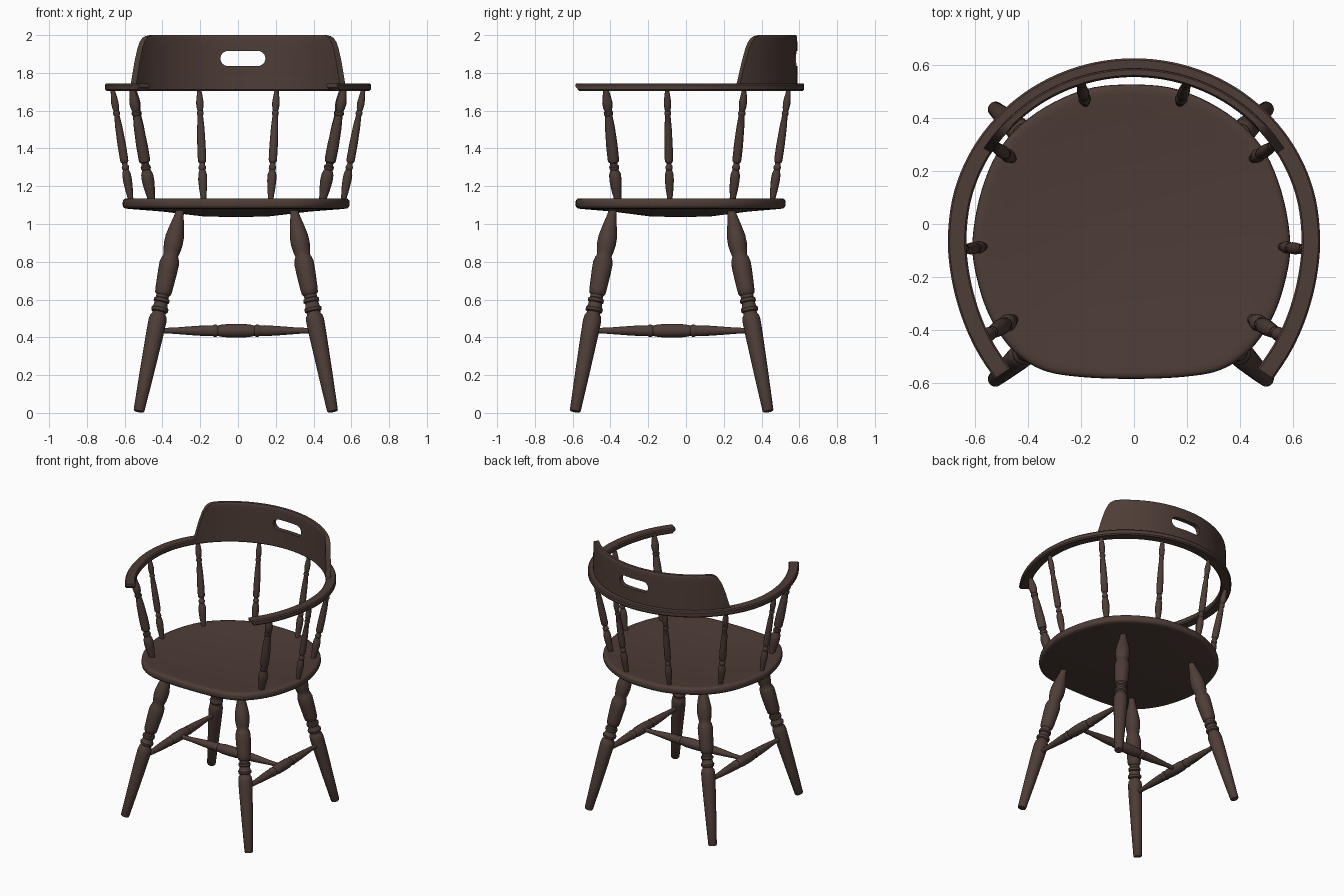
import bpy, bmesh, math
from mathutils import Vector

if "Cube" in bpy.data.objects:
    bpy.data.objects.remove(bpy.data.objects["Cube"])

wood = bpy.data.materials.new("dark brown wood")
wood.diffuse_color = (0.075, 0.046, 0.037, 1)
wood.use_nodes = True
wood.node_tree.nodes["Principled BSDF"].inputs["Base Color"].default_value = wood.diffuse_color


def finish(bm, name, angle=40):
    bmesh.ops.recalc_face_normals(bm, faces=bm.faces)
    me = bpy.data.meshes.new(name)
    bm.to_mesh(me)
    bm.free()
    me.materials.append(wood)
    ob = bpy.data.objects.new(name, me)
    bpy.context.collection.objects.link(ob)
    smooth(ob, angle)
    return ob


def smooth(ob, angle=40):
    bpy.ops.object.select_all(action='DESELECT')
    ob.select_set(True)
    bpy.context.view_layer.objects.active = ob
    bpy.ops.object.shade_smooth_by_angle(angle=math.radians(angle))


def skin(bm, rings, cap=True):
    """Join a list of equal closed rings of points into a tube."""
    vs = [[bm.verts.new(p) for p in r] for r in rings]
    n = len(vs[0])
    for a, b in zip(vs, vs[1:]):
        for i in range(n):
            bm.faces.new((a[i], a[(i + 1) % n], b[(i + 1) % n], b[i]))
    if cap:
        bm.faces.new(vs[0])
        bm.faces.new(vs[-1])


def turned(name, p0, p1, profile, sides=24):
    """Lathe-turned rod from p0 to p1; profile is (fraction, radius)."""
    p0, p1 = Vector(p0), Vector(p1)
    q = (p1 - p0).to_track_quat('Z', 'Y')
    bm = bmesh.new()
    skin(bm, [[p0.lerp(p1, t) + q @ Vector((r * math.cos(k * math.tau / sides),
                                            r * math.sin(k * math.tau / sides), 0))
               for k in range(sides)] for t, r in profile])
    return finish(bm, name)


def spline(pts, steps=6, closed=False):
    """Catmull-Rom curve through 2D points."""
    pts = [Vector(p) for p in pts]
    n, out = len(pts), []
    for i in range(n if closed else n - 1):
        if closed:
            a, b, c, d = (pts[(i + k) % n] for k in (-1, 0, 1, 2))
        else:
            a, b, c, d = (pts[min(max(i + k, 0), n - 1)] for k in (-1, 0, 1, 2))
        for s in range(steps):
            t = s / steps
            out.append(0.5 * (2 * b + (c - a) * t + (2 * a - 5 * b + 4 * c - d) * t * t
                              + (3 * b - a - 3 * c + d) * t ** 3))
    return out if closed else out + [pts[-1]]


# Seat: rounded shield outline, dished top, bulging underside
half = [(0, .527), (.18, .507), (.36, .42), (.49, .295), (.565, .13), (.60, -.06), (.585, -.2),
        (.535, -.35), (.45, -.475), (.34, -.55), (.2, -.577), (0, -.585)]
outline = spline(half + [(-x, y) for x, y in half[-2:0:-1]], 5, True)
layers = [(.02, 1.107), (.3, 1.109), (.6, 1.118), (.82, 1.129), (.93, 1.135), (.965, 1.136),
          (.985, 1.133), (.997, 1.125), (1, 1.113), (1, 1.1), (.995, 1.09), (.98, 1.083),
          (.95, 1.08), (.65, 1.066), (.3, 1.041), (.02, 1.036)]
bm = bmesh.new()
skin(bm, [[(-.01 + p.x * s, -.03 + (p.y + .03) * s, z) for p in outline] for s, z in layers])
finish(bm, "seat", 50)

# Bent arm rail: elliptical back running into straighter arms
CY = -.05
path = [(.668 * math.sin(math.radians(a)), CY + .641 * math.cos(math.radians(a)))
        for a in range(0, 91, 15)]
path += [(.655, -.2), (.618, -.34), (.565, -.46), (.497, -.565)]
path = spline([(-x, y) for x, y in path[:0:-1]] + path, 5)
section = [(-.035, -.012), (-.028, -.02), (.028, -.02), (.035, -.012),
           (.035, .012), (.028, .02), (-.028, .02), (-.035, .012)]
rings = []
for i, p in enumerate(path):
    d = (path[min(i + 1, len(path) - 1)] - path[max(i - 1, 0)]).normalized()
    end = i in (0, len(path) - 1)
    rings.append([(p.x - d.y * u, p.y + d.x * u,
                   1.725 + (v * .5 + .008 if end else v)) for u, v in section])
bm = bmesh.new()
skin(bm, rings)
finish(bm, "arm_rail")

# Curved crest board standing on the rail
rows = [(1.712, .558, .034), (1.78, .547, .034), (1.86, .534, .034), (1.93, .519, .034),
        (1.965, .507, .034), (1.985, .494, .032), (1.995, .48, .028), (2.0, .46, .02)]
COLS = 48


def crest_point(x, z, off):
    a, b = .65 + off, .622 + off
    th = math.asin(x / .65)
    return (a * math.sin(th), CY + b * math.cos(th), z)


bm = bmesh.new()
us = [-1 + 2 * k / COLS for k in range(COLS + 1)]
skin(bm, [[crest_point(xm * u, z, t / 2) for u in us]
          + [crest_point(xm * u, z, -t / 2) for u in reversed(us)] for z, xm, t in rows])
crest = finish(bm, "crest_board")

# Hand slot cut through the crest
bm = bmesh.new()
prof = []
for k in range(26):
    a = math.pi * (k if k < 13 else k - 1) / 12 - math.pi / 2
    prof.append((.026 + (.079 if k < 13 else -.079) + .04 * math.cos(a), 1.876 + .04 * math.sin(a)))
skin(bm, [[(x, y, z) for x, z in prof] for y in (.4, .75)])
cutter = finish(bm, "slot_cutter")
cutter.hide_render = True
mod = crest.modifiers.new("slot", 'BOOLEAN')
mod.object = cutter
mod.operation = 'DIFFERENCE'
mod.solver = 'EXACT'
bpy.context.view_layer.objects.active = crest
bpy.ops.object.modifier_apply(modifier=mod.name)
bpy.data.objects.remove(cutter)
smooth(crest)

# Turned spindles between seat and rail
spin = [(0, .6), (.06, .65), (.12, .85), (.2, 1), (.25, .95), (.29, .65), (.3, .8), (.32, .8),
        (.33, .6), (.35, .6), (.36, .85), (.38, .92), (.5, .93), (.66, .8), (.76, .6), (.77, .75),
        (.79, .75), (.80, .58), (.83, .75), (.87, .83), (.91, .72), (.97, .5), (1, .48)]
spindles = [("front_arm_spindle", (.45, -.36), (.562, -.425), .033),
            ("side_arm_spindle", (.56, -.085), (.665, -.1), .024),
            ("rear_side_spindle", (.452, .245), (.55, .31), .026),
            ("back_spindle", (.177, .455), (.205, .545), .024)]
for side, sx in (("left", -1), ("right", 1)):
    for name, b, t, r in spindles:
        turned(f"{side}_{name}", (sx * b[0] - .005, b[1], 1.11), (sx * t[0], t[1], 1.72),
               [(f, r * k) for f, k in spin], 18)

# Splayed turned legs (profile heights in units)
leg = [(0, .026), (.006, .029), (.2, .038), (.4, .046), (.48, .048), (.505, .044), (.515, .036),
       (.525, .036), (.53, .044), (.545, .046), (.555, .038), (.575, .035), (.58, .042), (.595, .042),
       (.6, .034), (.615, .034), (.625, .043), (.65, .046), (.74, .051), (.785, .052), (.81, .046),
       (.825, .039), (.85, .045), (.885, .05), (.925, .049), (.98, .038), (1.04, .024), (1.08, .02)]
feet = {"front": ((.513, -.587), (.298, -.385)), "back": ((.513, .435), (.298, .237))}
for sx, side in ((-1, "left"), (1, "right")):
    for end, (f, t) in feet.items():
        turned(f"{end}_{side}_leg", (-.012 + sx * f[0], f[1], .008),
               (-.005 + sx * t[0], t[1], 1.088), [(z / 1.08, r) for z, r in leg])

# H-shaped stretchers, symmetric turned profile
hp = [(0, .015), (.1, .016), (.24, .025), (.32, .029), (.35, .027), (.36, .032), (.375, .032),
      (.385, .027), (.4, .031), (.44, .035), (.5, .036)]
hp += [(1 - t, r) for t, r in hp[-2::-1]]
for sx, side in ((-1, "left"), (1, "right")):
    turned(f"{side}_stretcher", (-.01 + sx * .427, -.505, .435), (-.01 + sx * .427, .355, .435), hp)
turned("cross_stretcher", (-.43, -.075, .435), (.41, -.075, .435), hp)
